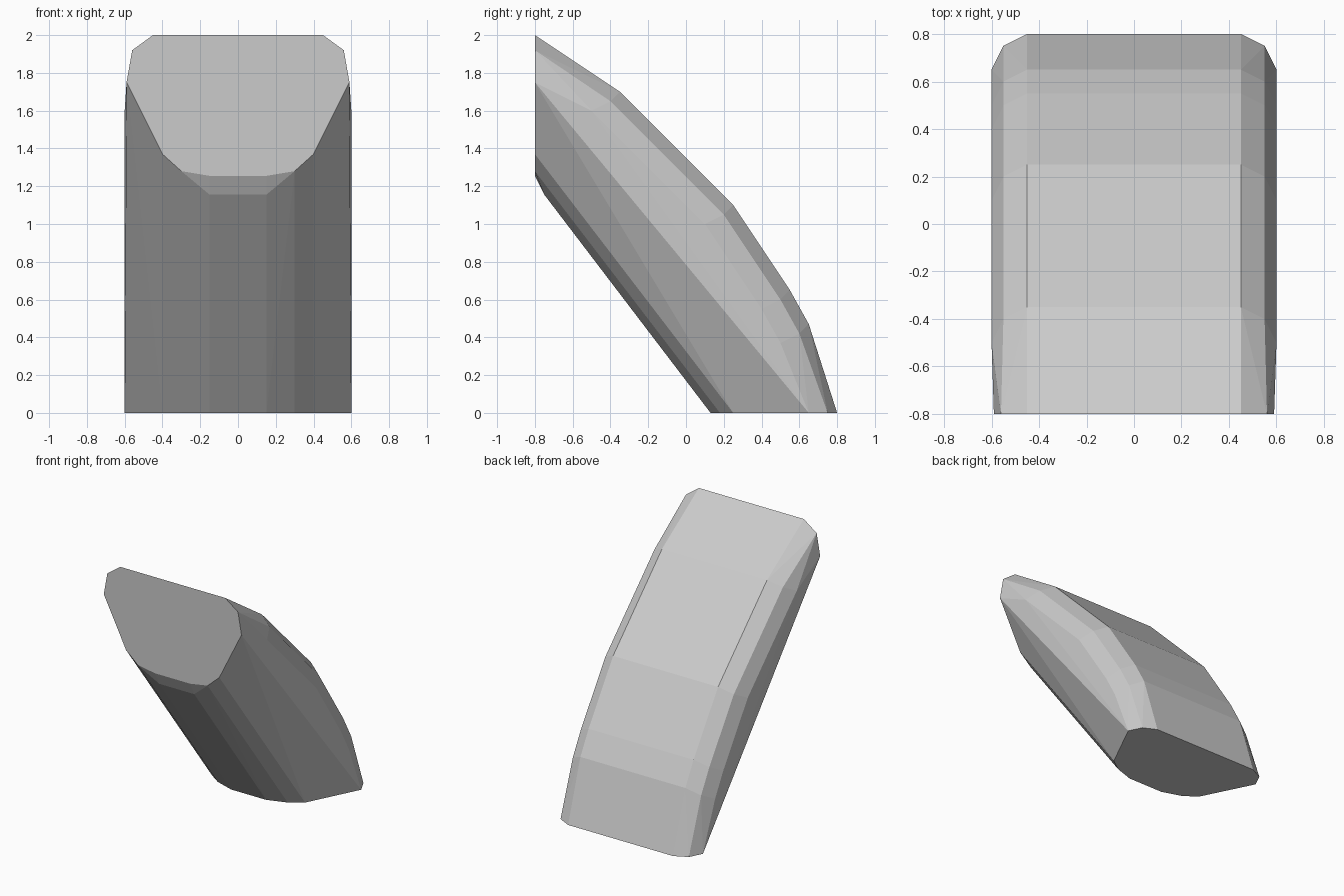
import bpy, bmesh
from math import radians

if "Cube" in bpy.data.objects:
    bpy.data.objects.remove(bpy.data.objects["Cube"])

# Curved top profile (y, z) and its rounded edge steps (half width, inset in y and z)
crest = [(-0.35, 1.70), (0.25, 1.10), (0.55, 0.65), (0.65, 0.47)]
edge_steps = [(0.45, 0.0, 0.0), (0.55, 0.05, 0.05), (0.60, 0.15, 0.10)]
points = [(w, y - dy, z - dz) for y, z in crest for w, dy, dz in edge_steps]

# Flat front face outline (x, z)
front = [(0.45, 2.0), (0.56, 1.92), (0.59, 1.75), (0.40, 1.37), (0.30, 1.28), (0.15, 1.255)]
points += [(x, -0.8, z) for x, z in front]

# Flat base outline (x, y)
base = [(0.45, 0.8), (0.55, 0.75), (0.60, 0.65), (0.40, 0.25), (0.30, 0.18), (0.15, 0.13)]
points += [(x, y, 0.0) for x, y in base]

# Bevelled lower lip
points.append((0.15, -0.75, 1.155))

# Mirror the points and wrap them in one faceted shell
bm = bmesh.new()
for x, y, z in points:
    for side in (-1, 1):
        bm.verts.new((side * x, y, z))
hull = bmesh.ops.convex_hull(bm, input=bm.verts[:])
loose = [v for v in bm.verts if not v.link_faces]
bmesh.ops.delete(bm, geom=loose, context='VERTS')
bmesh.ops.dissolve_limit(bm, angle_limit=radians(0.5), verts=bm.verts[:], edges=bm.edges[:])
bmesh.ops.recalc_face_normals(bm, faces=bm.faces[:])

mesh = bpy.data.meshes.new("slanted_block")
bm.to_mesh(mesh)
bm.free()
block = bpy.data.objects.new("slanted_block", mesh)
bpy.context.collection.objects.link(block)
